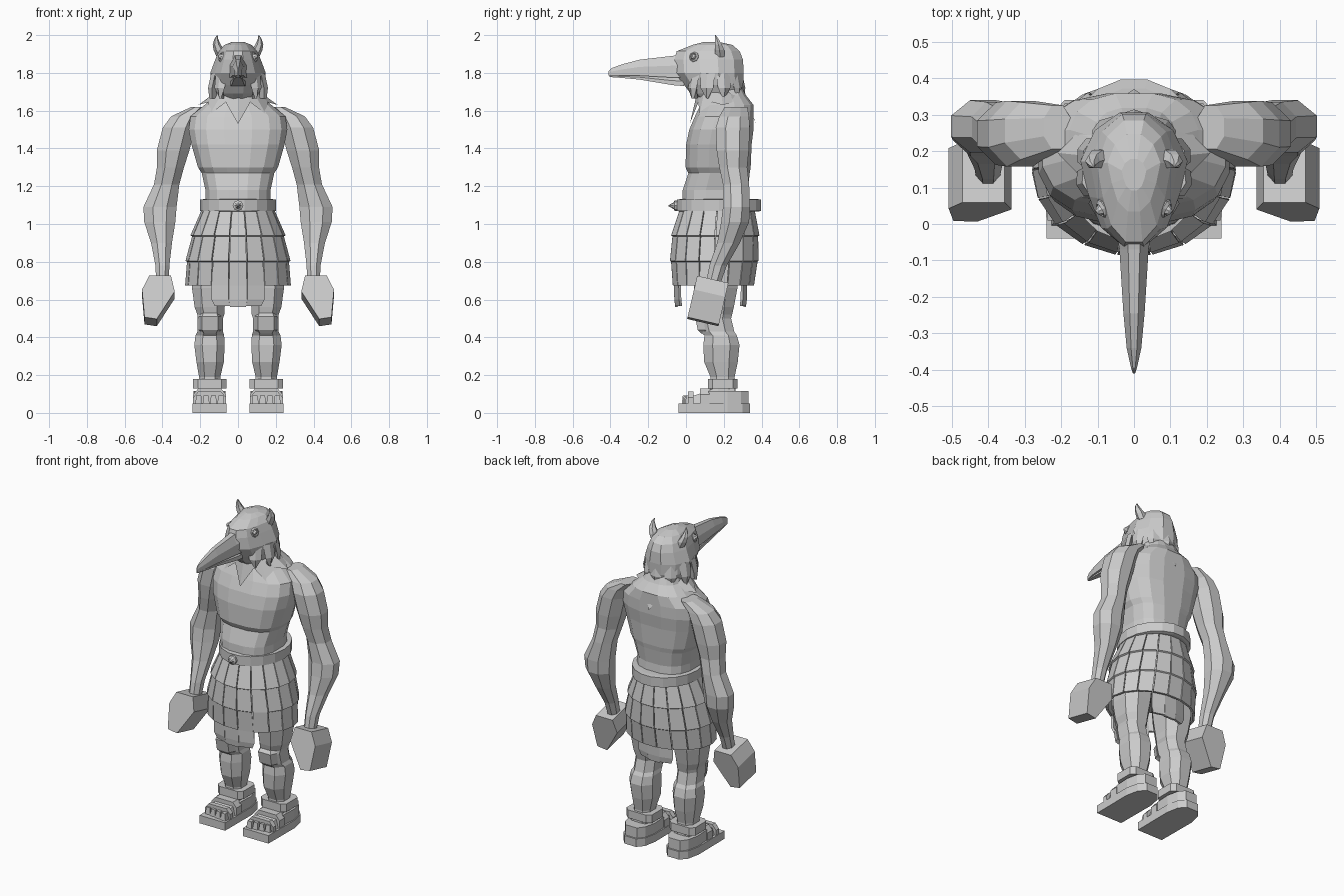
import bpy, bmesh, math
from mathutils import Vector, Matrix

grey = bpy.data.materials.new("stone_grey")
grey.diffuse_color = (0.6, 0.6, 0.6, 1)


def build(name, rings, mirror=False, caps=True):
    """Skin a list of equal-length point rings; optionally mirror across x."""
    bm = bmesh.new()
    vs = [[bm.verts.new(p) for p in r] for r in rings]
    n = len(vs[0])
    for a, b in zip(vs, vs[1:]):
        for i in range(n):
            j = (i + 1) % n
            bm.faces.new((a[i], a[j], b[j], b[i]))
    if caps:
        bm.faces.new(vs[0])
        bm.faces.new(vs[-1])
    bmesh.ops.recalc_face_normals(bm, faces=bm.faces)
    me = bpy.data.meshes.new(name)
    bm.to_mesh(me)
    bm.free()
    me.materials.append(grey)
    ob = bpy.data.objects.new(name, me)
    bpy.context.collection.objects.link(ob)
    if mirror:
        ob.modifiers.new("mirror", 'MIRROR')
    return ob


def oval(x0, x1, y0, y1, z, n=8, p=2.0, pinch=1.0):
    """Horizontal superellipse ring filling the given x and y ranges."""
    pts = []
    for i in range(n):
        t = 2 * math.pi * (i + 0.5) / n
        s, c = math.sin(t), math.cos(t)
        x = math.copysign(abs(s) ** (2 / p), s) * (pinch if c > 0.1 else 1)
        y = -math.copysign(abs(c) ** (2 / p), c)
        pts.append(Vector(((x0 + x1) / 2 + x * (x1 - x0) / 2,
                           (y0 + y1) / 2 + y * (y1 - y0) / 2, z)))
    return pts


def box(name, x0, x1, y0, y1, z0, z1, taper=0.0, mirror=True):
    def r(z, t):
        return [(x0 + t, y0 + t, z), (x1 - t, y0 + t, z), (x1 - t, y1 - t, z), (x0 + t, y1 - t, z)]
    return build(name, [r(z0, 0), r(z1, taper)], mirror)


# torso: z, half width, front, back
torso = [(1.08, .175, -.025, .34), (1.18, .175, -.02, .33), (1.27, .195, .01, .34),
         (1.30, .215, -.005, .345), (1.42, .25, -.002, .35), (1.50, .265, .015, .36),
         (1.57, .255, .045, .36), (1.63, .18, .075, .36), (1.68, .12, .10, .32), (1.74, .10, .08, .29)]
build("torso", [oval(-w, w, f, b, z, 16, 2.6) for z, w, f, b in torso])

# pointed feather collar around the neck
top, edge = [], []
for i in range(16):
    t = 2 * math.pi * i / 16
    s, c = math.sin(t), math.cos(t)
    tip = i % 2 == 0
    top.append((.115 * s, .185 - .125 * c, 1.70))
    edge.append(((.21 if tip else .17) * s, .195 - (.175 if tip else .14) * c,
                 1.63 - .10 * c * c if tip else 1.645))
build("feather_collar", [edge, top], caps=False)

# arms: z, inner x, outer x, front y, back y
arm = [(1.62, .17, .25, .20, .33), (1.57, .20, .36, .17, .34), (1.51, .22, .405, .15, .345),
       (1.39, .25, .437, .155, .34), (1.30, .28, .435, .17, .33), (1.21, .305, .45, .19, .34),
       (1.09, .318, .508, .19, .345), (1.01, .325, .503, .18, .34), (.90, .345, .465, .16, .29),
       (.78, .36, .44, .12, .22), (.67, .365, .435, .10, .18)]
build("arm", [oval(a, b, f, k, z, 8) for z, a, b, f, k in arm], True)

# fists: tilted hexagonal blocks
fist = [(.355, .71), (.47, .71), (.508, .635), (.495, .485), (.43, .475), (.335, .625)]
tilt = Matrix.Rotation(-math.radians(13), 4, 'X')
pivot = Vector((0, .115, .59))
build("fist", [[pivot + tilt @ (Vector((x, y, z - .59))) for x, z in fist]
               for y in (-.085, .085)], True)

# belt and spiked buckle
build("belt", [oval(-w, w, .175 - d, .175 + d, z, 18)
               for z, w, d in [(1.065, .185, .21), (1.07, .20, .225), (1.13, .20, .225), (1.132, .17, .2)]])
build("buckle", [[(r * math.cos(i * math.pi / 4), y, 1.097 + r * math.sin(i * math.pi / 4)) for i in range(8)]
                 for y, r in [(-.03, .028), (-.06, .028), (-.065, .018), (-.092, .003)]])

# skirt tiers: z, rx, ry, centre y
tiers = [(1.08, .19, .20, .165), (.94, .252, .237, .155), (.935, .243, .23, .155),
         (.805, .278, .238, .15), (.80, .27, .232, .15), (.675, .28, .218, .145)]


def strip(name, t, half, rows, thick=.014):
    rings = []
    for z, rx, ry, cy in rows:
        rings.append([(math.sin(a) * (rx - d), cy - math.cos(a) * (ry - d), z)
                      for a, d in ((t - half, 0), (t + half, 0), (t + half, thick), (t - half, thick))])
    build(name, rings)


for i in range(18):
    strip("skirt_strip", math.radians(20 * i), math.radians(9.4), tiers)
# longer front and back flaps hanging below the strips
for i in (-1, 0, 1):
    low = .56 if i == 0 else .565
    for base, rx, ry in ((0, .28, .205), (180, .24, .175)):
        rows = [(.80, rx, ry + .01, .145), (.60, rx, ry + .005, .145), (low, rx * .88, ry, .145)]
        strip("long_flap", math.radians(base + 20 * i), math.radians(9.9), rows)
# hips under the skirt
build("hips", [oval(-w, w, .155 - d, .155 + d, z, 12, 2.5)
               for z, w, d in [(1.08, .17, .18), (.92, .21, .19), (.76, .21, .15)]])

# legs: z, inner x, outer x, front y, back y
leg = [(.85, .03, .25, .03, .29), (.66, .05, .25, .035, .28), (.56, .065, .235, .05, .26),
       (.52, .068, .22, .06, .25), (.50, .075, .218, .055, .245), (.43, .075, .22, .07, .262),
       (.41, .068, .23, .092, .275), (.36, .065, .237, .085, .29), (.27, .07, .225, .09, .28),
       (.19, .09, .21, .125, .262), (.08, .09, .21, .12, .27)]
build("leg", [oval(a, b, f, k, z, 8, 2.4) for z, a, b, f, k in leg], True)
build("kneecap", [[(.148 + s * w, y, z) for s, y in ((-1, f + .04), (-.7, f), (.7, f), (1, f + .04))]
                  for z, w, f in [(.53, .05, .065), (.51, .06, .048), (.44, .06, .062), (.42, .045, .08)]], True)
build("ankle_cuff", [oval(.058, .242, .115, .275, z, 8, 5) for z in (.13, .18)], True)

# sandals: sole, foot, straps and toes
sole = [(.062, -.04), (.24, -.04), (.242, .22), (.225, .30), (.19, .34), (.11, .34), (.075, .30), (.06, .22)]
build("sole", [[(x, y, z) for x, y in sole] for z in (0, .05)], True)
heel = [(.07, .12), (.23, .12), (.235, .22), (.22, .29), (.19, .33), (.11, .33), (.08, .29), (.065, .22)]
build("heel_wrap", [[(x, y, z) for x, y in heel] for z in (.05, .115)], True)
build("foot", [[(.15 + s * w, y, z) for s, z in ((-1, .045), (1, .045), (.8, h), (-.8, h))]
               for y, w, h in [(.02, .075, .085), (.10, .08, .11), (.17, .075, .14), (.26, .06, .14)]], True)
for y0, y1, h in ((.01, .04, .112), (.075, .125, .128)):
    build("foot_strap", [[(.15 + s * .087, y, z) for s, z in ((-1, .045), (1, .045), (1, h - .03), (.7, h),
                                                            (-.7, h), (-1, h - .03))] for y in (y0, y1)], True)
for i in range(4):
    x = .073 + .039 * i
    box("toe", x, x + .036, -.022 + .006 * i, .04, .05, .092, .005)

# head: z, half width, front, back
head = [(1.65, .10, .07, .27), (1.69, .125, .02, .295), (1.735, .145, -.015, .308),
        (1.80, .152, -.065, .312), (1.87, .125, -.068, .308), (1.915, .105, -.055, .29),
        (1.948, .075, .03, .25), (1.963, .035, .09, .18)]
build("head", [oval(-w, w, f, b, z, 12, 2, .84) for z, w, f, b in head])

# jagged cheek and nape feathers
for k in (40, 75, 110, 145, 180):
    t = math.radians(k)
    out = Vector((math.sin(t), -math.cos(t), 0))
    side = Vector((-out.y, out.x, 0))
    c = Vector((0, .15, 0))
    rows = []
    for z, r, w in ((1.80, .135, .04), (1.72, .152, .035), (1.665, .145, .005)):
        mid = c + out * r + Vector((0, 0, z))
        rows.append([mid - side * w, mid + out * .012, mid + side * w, mid - out * .03])
    build("cheek_feather", rows, k != 180)

# beak halves: y, half width, bottom, top


def beak(name, rows):
    build(name, [[(-w, y, b), (w, y, b), (w, y, b + (t - b) * .55), (w * .4, y, t),
                  (-w * .4, y, t), (-w, y, b + (t - b) * .55)] for y, w, b, t in rows])


beak("upper_beak", [(-.02, .048, 1.775, 1.90), (-.07, .04, 1.775, 1.89), (-.245, .029, 1.785, 1.87),
                    (-.34, .02, 1.785, 1.845), (-.395, .008, 1.785, 1.825), (-.41, .003, 1.785, 1.81)])
beak("lower_beak", [(-.01, .04, 1.73, 1.78), (-.07, .034, 1.735, 1.778), (-.25, .023, 1.765, 1.788),
                    (-.36, .012, 1.775, 1.788), (-.405, .004, 1.778, 1.788)])

# curved horn tufts
build("horn", [oval(x - r, x + r, y - r, y + r, z, 6)
               for z, x, y, r in [(1.885, .085, .18, .028), (1.92, .10, .178, .029), (1.95, .113, .172, .021),
                                  (1.98, .115, .163, .010), (2.0, .110, .156, .002)]], True)

# eyes: faceted discs facing outward, with a raised pupil
look = Vector((.85, -.45, .3)).normalized()
u = look.cross(Vector((0, 0, 1))).normalized()
v = look.cross(u)
eye = Vector((.078, .045, 1.882))
build("eye", [[eye + look * d + (u * math.cos(i * math.pi / 4) + v * math.sin(i * math.pi / 4)) * r
               for i in range(8)]
              for d, r in [(-.02, .027), (.01, .028), (.018, .02), (.014, .016), (.024, .012), (.03, .004)]], True)
